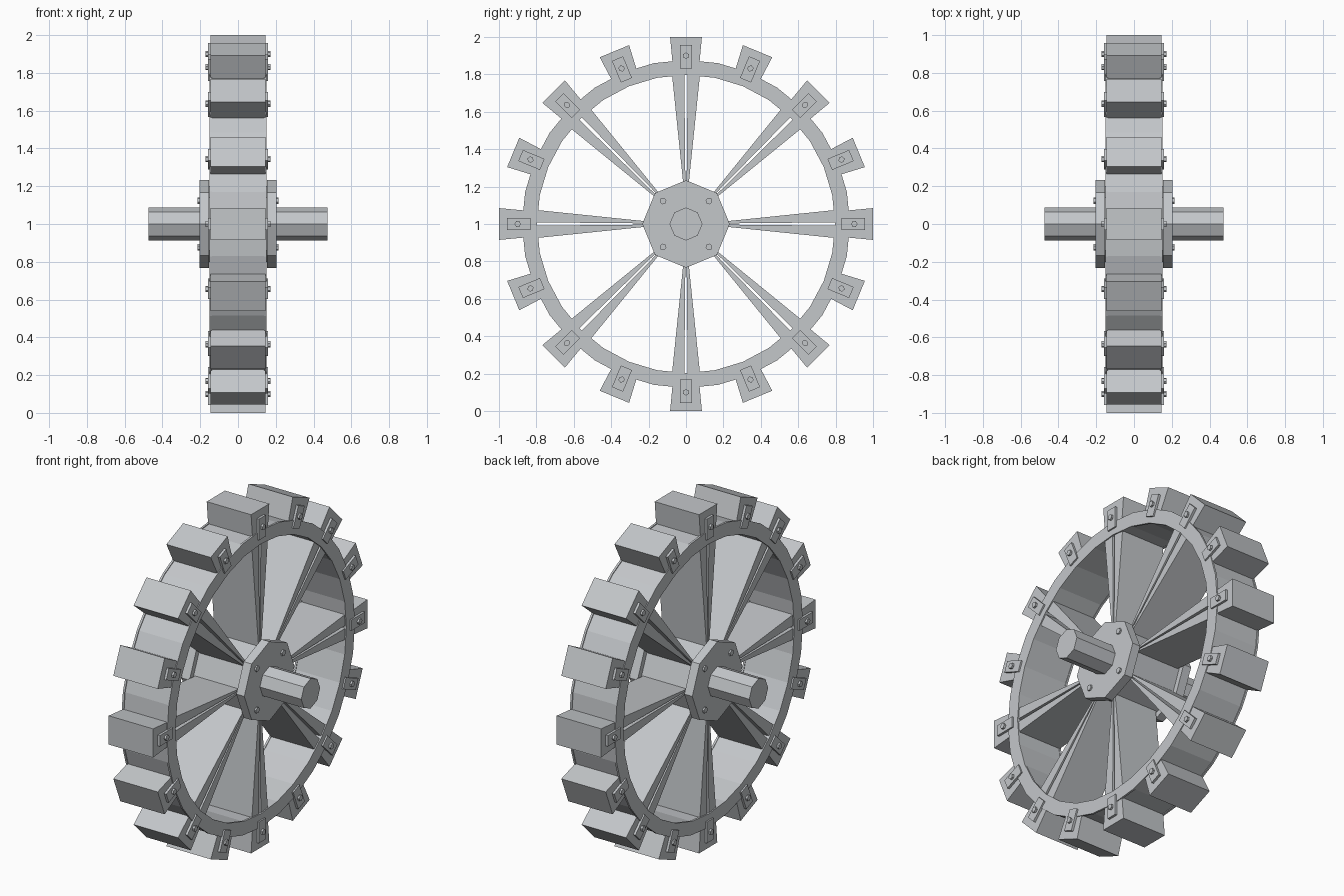
import bpy
import bmesh
from math import sin, cos, pi

cube = bpy.data.objects.get("Cube")
if cube:
    bpy.data.objects.remove(cube, do_unlink=True)

steel = bpy.data.materials.new("light_grey_steel")
steel.use_nodes = True
colour = (0.55, 0.57, 0.59, 1)
steel.diffuse_color = colour
steel.node_tree.nodes["Principled BSDF"].inputs["Base Color"].default_value = colour


def finish(name, bm):
    """Turn a bmesh into an object whose axle runs along x at z = 1."""
    bmesh.ops.recalc_face_normals(bm, faces=bm.faces)
    mesh = bpy.data.meshes.new(name)
    bm.to_mesh(mesh)
    bm.free()
    mesh.materials.append(steel)
    obj = bpy.data.objects.new(name, mesh)
    obj.location.z = 1
    bpy.context.collection.objects.link(obj)


def prism(bm, points, x0, x1, angle=0):
    """Extrude a (sideways, outward) outline along x, turned about the axle."""
    c, s = cos(angle), sin(angle)
    ends = [[bm.verts.new((x, u * c + r * s, r * c - u * s)) for u, r in points]
            for x in (x0, x1)]
    for end in ends:
        bm.faces.new(end)
    n = len(points)
    for i in range(n):
        j = (i + 1) % n
        bm.faces.new((ends[0][i], ends[0][j], ends[1][j], ends[1][i]))


def polygon(sides, radius, u=0, r=0):
    return [(u + radius * sin(2 * pi * i / sides), r + radius * cos(2 * pi * i / sides))
            for i in range(sides)]


def box(half_in, half_out, r0, r1):
    return [(-half_in, r0), (half_in, r0), (half_out, r1), (-half_out, r1)]


def ring(name, inner, outer, x0, x1, sides=32):
    bm = bmesh.new()
    section = [(x0, inner), (x1, inner), (x1, outer), (x0, outer)]
    loops = [[bm.verts.new((x, r * sin(a), r * cos(a))) for x, r in section]
             for a in (2 * pi * i / sides for i in range(sides))]
    for i in range(sides):
        a, b = loops[i], loops[(i + 1) % sides]
        for k in range(4):
            m = (k + 1) % 4
            bm.faces.new((a[k], a[m], b[m], b[k]))
    finish(name, bm)


def repeated(name, outline, x0, x1, count, start=0, both_sides=False):
    bm = bmesh.new()
    for i in range(count):
        angle = start + 2 * pi * i / count
        prism(bm, outline, x0, x1, angle)
        if both_sides:
            prism(bm, outline, -x1, -x0, angle)
    finish(name, bm)


# Rim band with a thin cheek ring on each side
ring("rim_band", 0.80, 0.872, -0.14, 0.14)
for side, x0, x1 in (("left", 0.138, 0.15), ("right", -0.15, -0.138)):
    ring(side + "_rim_cheek", 0.797, 0.877, x0, x1)

# Teeth, each with a bolted clamp plate on both faces
repeated("teeth", box(0.07, 0.085, 0.84, 1.0), -0.145, 0.145, 16)
repeated("clamp_plates", box(0.032, 0.032, 0.832, 0.957), 0.14, 0.159, 16, both_sides=True)
repeated("clamp_bolts", polygon(6, 0.017, 0, 0.90), 0.155, 0.171, 16, both_sides=True)

# Paired wedge spokes with a narrow slot between them
for side, s in (("leading", 1), ("trailing", -1)):
    wedge = [(s * 0.003, 0.18), (s * 0.011, 0.18), (s * 0.076, 0.81), (s * 0.009, 0.81)]
    repeated(side + "_spokes", wedge, -0.143, 0.143, 8)

# Hub and axle
repeated("hub_core", polygon(8, 0.2), -0.16, 0.16, 1)
repeated("hub_flanges", polygon(8, 0.234), 0.153, 0.205, 1, both_sides=True)
repeated("flange_bolts", polygon(6, 0.018, 0, 0.173), 0.2, 0.215, 4, pi / 4, True)
repeated("axle", polygon(8, 0.088), -0.475, 0.475, 1)
